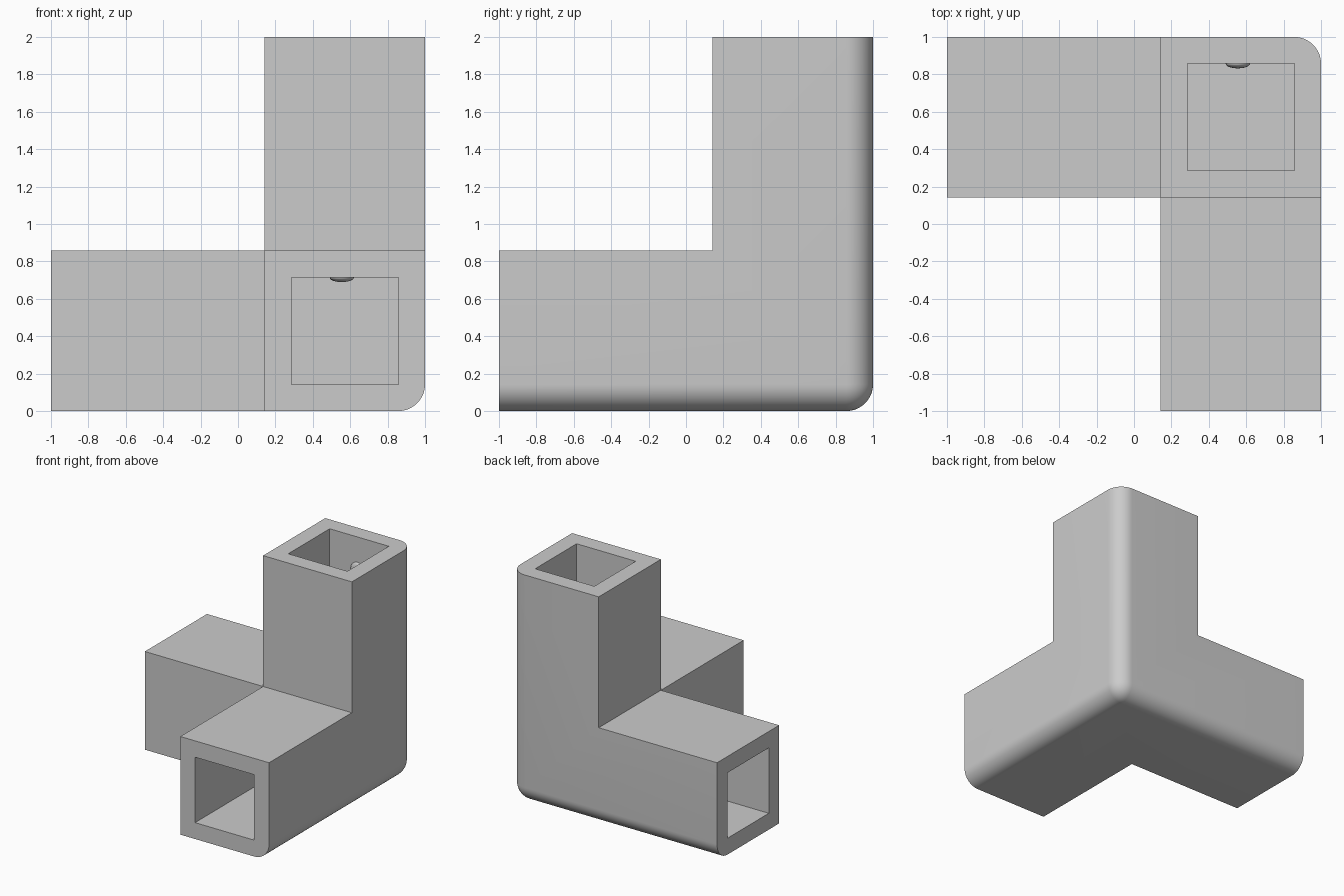
import bpy
import bmesh
import math
from mathutils import Vector

if "Cube" in bpy.data.objects:
    bpy.data.objects.remove(bpy.data.objects["Cube"], do_unlink=True)

U = 1 / 7             # wall thickness, the module of the whole part
LOW, HIGH = U, 6 * U  # inner faces of the arms
FAR = 1.2             # overshoot for cutters

grey = bpy.data.materials.new("plain grey")
grey.use_nodes = True
colour = (0.6, 0.6, 0.6, 1)
grey.diffuse_color = colour
grey.node_tree.nodes["Principled BSDF"].inputs["Base Color"].default_value = colour


def make_object(name, bm):
    mesh = bpy.data.meshes.new(name)
    bm.to_mesh(mesh)
    bm.free()
    mesh.materials.append(grey)
    obj = bpy.data.objects.new(name, mesh)
    bpy.context.collection.objects.link(obj)
    return obj


def box(low, high):
    bm = bmesh.new()
    bmesh.ops.create_cube(bm, size=1)
    low, high = Vector(low), Vector(high)
    for v in bm.verts:
        v.co = (low + high) / 2 + v.co * (high - low)
    return bm


def activate(obj):
    bpy.ops.object.select_all(action="DESELECT")
    obj.select_set(True)
    bpy.context.view_layer.objects.active = obj


def cut(obj, low, high):
    cutter = make_object("cutter", box(low, high))
    cutter.hide_render = True
    mod = obj.modifiers.new("cut", "BOOLEAN")
    mod.operation, mod.solver, mod.object = "DIFFERENCE", "EXACT", cutter
    activate(obj)
    bpy.ops.object.modifier_apply(modifier=mod.name)
    bpy.data.objects.remove(cutter, do_unlink=True)


# Full block with the three edges at the outer corner rounded
bm = box((-1, -1, 0), (1, 1, 2))
corner = Vector((1, 1, 0))
vert = min(bm.verts, key=lambda v: (v.co - corner).length)
bmesh.ops.bevel(bm, geom=list(vert.link_edges), offset=U, segments=12,
                profile=0.5, affect="EDGES")
body = make_object("corner_connector", bm)

# Carve away everything between the three arms
cut(body, (-FAR, -FAR, -FAR), (LOW, LOW, 3))
cut(body, (-FAR, -FAR, HIGH), (LOW, FAR, 3))
cut(body, (-FAR, -FAR, HIGH), (FAR, LOW, 3))

# Blind square socket in the end of each arm
a, b = 2 * U, 6 * U   # socket limits in x and y
c, d = U, 5 * U       # socket limits in z
cut(body, (-FAR, a, c), (LOW, b, d))
cut(body, (a, -FAR, c), (b, LOW, d))
cut(body, (a, a, HIGH), (b, b, 3))

activate(body)
bpy.ops.object.shade_smooth_by_angle(angle=math.radians(30))


# Small domed retaining bump on one wall of each socket
def bump(name, place, radii):
    dome = bmesh.new()
    bmesh.ops.create_uvsphere(dome, u_segments=24, v_segments=12, radius=1)
    for v in dome.verts:
        v.co = Vector(place) + v.co * Vector(radii)
    obj = make_object(name, dome)
    activate(obj)
    bpy.ops.object.shade_smooth_by_angle(angle=math.radians(30))


R, H, MID, IN = 0.065, 0.025, 0.555, 1 - 2 * U
bump("upright_arm_bump", (MID, b, 1 + IN), Vector((R, H, R)))
bump("front_arm_bump", (MID, -IN, d), Vector((R, R, H)))
bump("side_arm_bump", (-IN, MID, d), Vector((R, R, H)))
